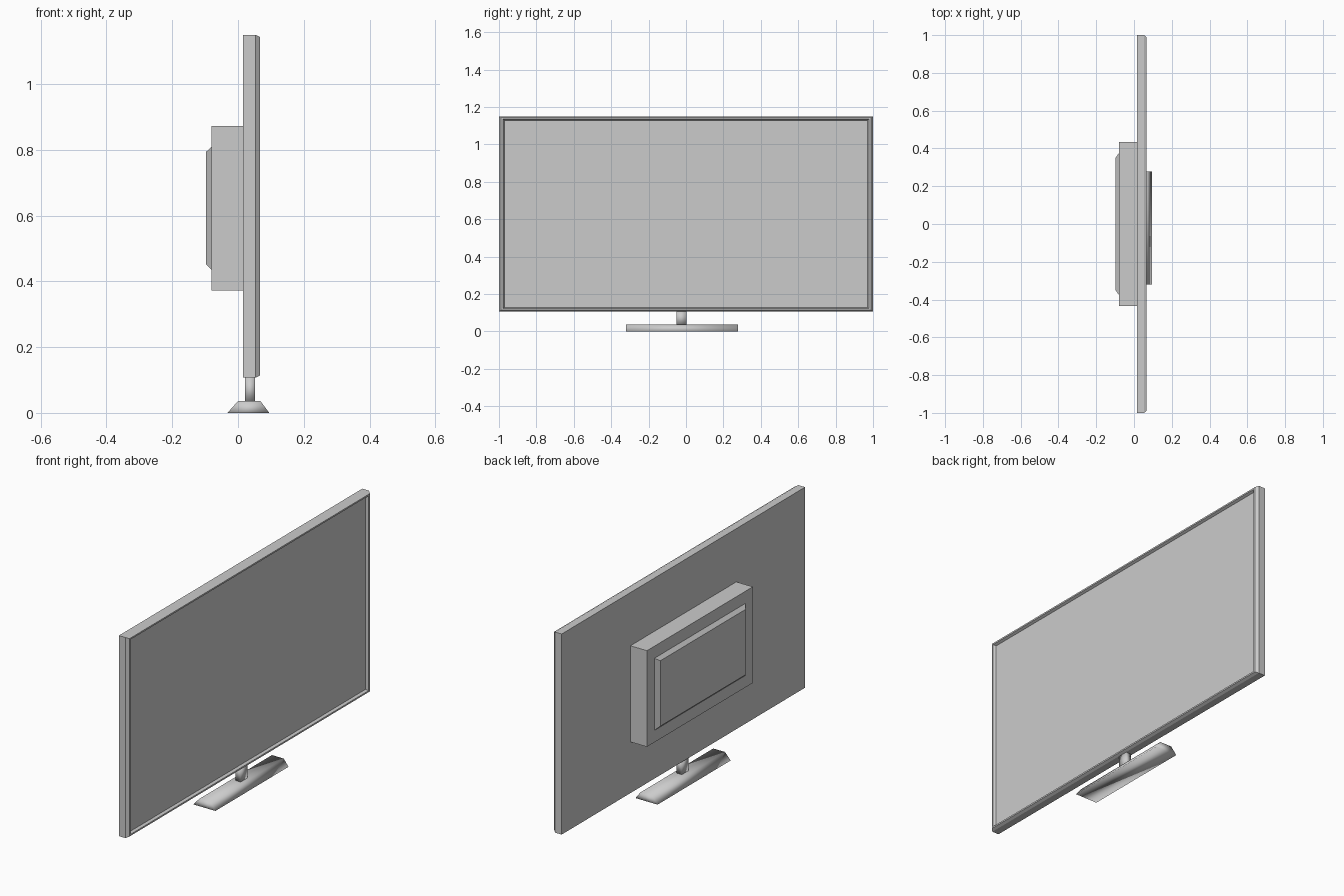
import bpy
import bmesh

if "Cube" in bpy.data.objects:
    bpy.data.objects.remove(bpy.data.objects["Cube"])


def loft(name, rings, to_xyz, smooth=False):
    """Skin a stack of rectangles (depth, a0, a1, b0, b1) and cap both ends."""
    bm = bmesh.new()
    loops = []
    for d, a0, a1, b0, b1 in rings:
        corners = [(a0, b0), (a1, b0), (a1, b1), (a0, b1)]
        loops.append([bm.verts.new(to_xyz(d, a, b)) for a, b in corners])
    for low, high in zip(loops, loops[1:]):
        for i in range(4):
            j = (i + 1) % 4
            bm.faces.new((low[i], low[j], high[j], high[i]))
    bm.faces.new(loops[0][::-1])
    bm.faces.new(loops[-1])
    bmesh.ops.recalc_face_normals(bm, faces=bm.faces)
    for f in bm.faces:
        f.smooth = smooth
    mesh = bpy.data.meshes.new(name)
    bm.to_mesh(mesh)
    bm.free()
    obj = bpy.data.objects.new(name, mesh)
    bpy.context.collection.objects.link(obj)
    return obj


def along_x(d, a, b):
    return (d, a, b)


def along_z(d, a, b):
    return (a, b, d)


def centred(x, half_y, z0, z1):
    return (x, -half_y, half_y, z0, z1)


# Display panel: flat back, chamfered bezel, recessed screen
Z0, Z1 = 0.107, 1.15
panel = [(0.015, 0, 0), (0.053, 0, 0), (0.067, 0.012, 0.007),
         (0.067, 0.022, 0.015), (0.054, 0.030, 0.021)]
loft("display_panel",
     [centred(x, 1 - iy, Z0 + iz, Z1 - iz) for x, iy, iz in panel], along_x)

# Rear housing with a raised, tapered cover
loft("rear_housing",
     [centred(0.015, 0.435, 0.373, 0.873),
      centred(-0.08, 0.435, 0.373, 0.873),
      centred(-0.08, 0.375, 0.435, 0.81),
      centred(-0.098, 0.35, 0.453, 0.793)], along_x)

# Stand foot: trapezoid bar with vertical ends
loft("stand_foot",
     [(0, -0.032, 0.095, -0.321, 0.279),
      (0.036, 0.0, 0.068, -0.321, 0.279)], along_z, smooth=True)

# Stand neck
loft("stand_neck",
     [(0.034, 0.022, 0.052, -0.052, 0.003),
      (0.108, 0.022, 0.052, -0.052, 0.003)], along_z, smooth=True)
